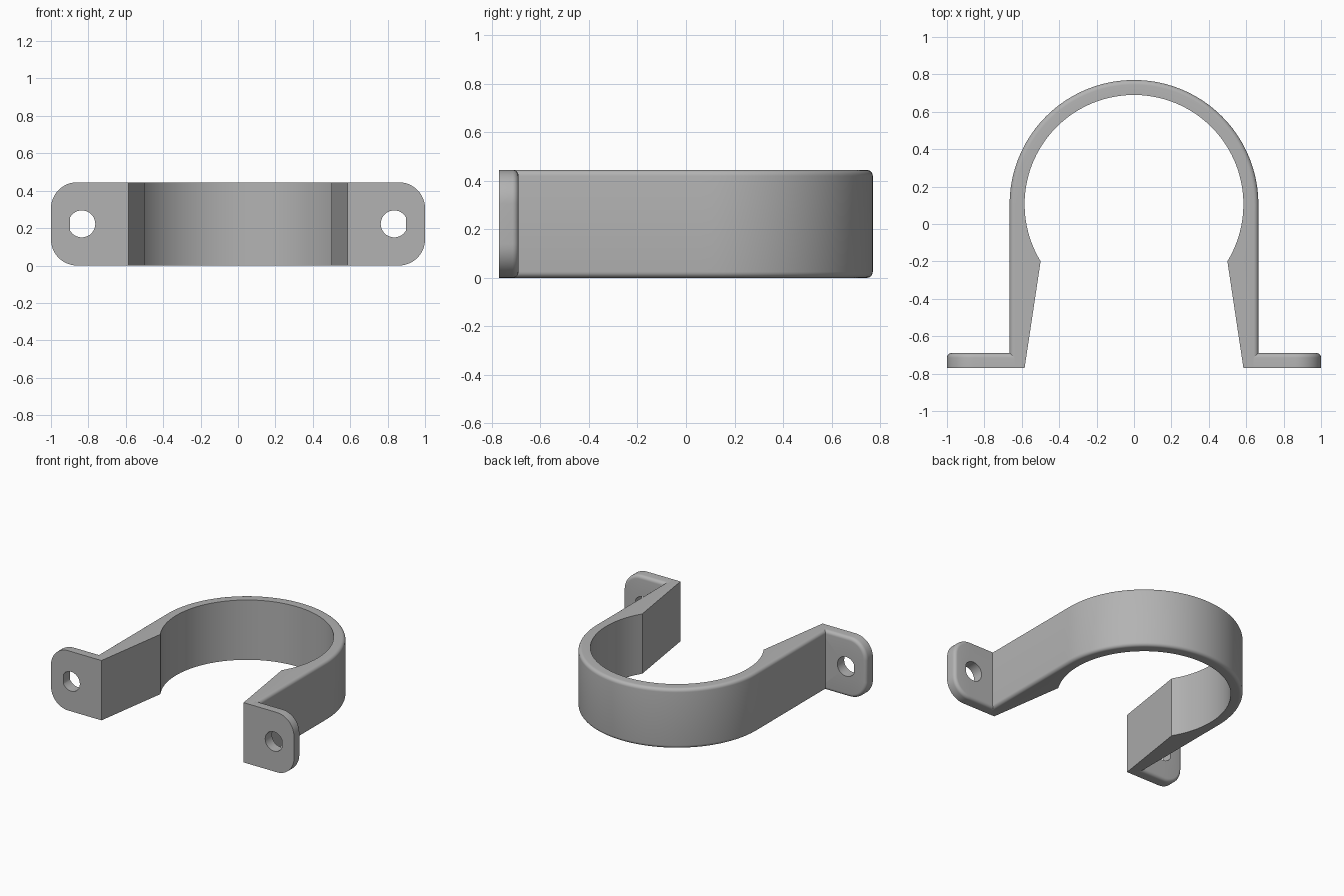
import bpy, bmesh, math
from mathutils import Vector

if "Cube" in bpy.data.objects:
    bpy.data.objects.remove(bpy.data.objects["Cube"], do_unlink=True)

HEIGHT, FILLET = 0.445, 0.025
FRONT, BACK = -0.77, -0.69
R_OUT, R_IN, ARC_Y = 0.665, 0.585, 0.105

grey = bpy.data.materials.new("plain grey")
grey.use_nodes = True
grey.diffuse_color = (0.45, 0.45, 0.45, 1)
grey.node_tree.nodes["Principled BSDF"].inputs["Base Color"].default_value = (0.45, 0.45, 0.45, 1)

# Quarter-round steps: (inset from the side, drop from the face)
ROUND = [(FILLET * (1 - math.cos(a)), FILLET * (1 - math.sin(a)))
         for a in (i * math.pi / 12 for i in range(7))]


def skin(name, sections, closed):
    """Joins matching closed cross-sections into one solid."""
    bm = bmesh.new()
    rows = [[bm.verts.new(p) for p in s] for s in sections]
    n = len(rows[0])
    pairs = list(zip(rows, rows[1:]))
    if closed:
        pairs.append((rows[-1], rows[0]))
    else:
        bm.faces.new(rows[0])
        bm.faces.new(rows[-1])
    for a, b in pairs:
        for i in range(n):
            j = (i + 1) % n
            bm.faces.new((a[i], a[j], b[j], b[i]))
    bmesh.ops.recalc_face_normals(bm, faces=bm.faces)
    mesh = bpy.data.meshes.new(name)
    bm.to_mesh(mesh)
    bm.free()
    mesh.materials.append(grey)
    ob = bpy.data.objects.new(name, mesh)
    bpy.context.collection.objects.link(ob)
    bpy.ops.object.select_all(action="DESELECT")
    ob.select_set(True)
    bpy.context.view_layer.objects.active = ob
    bpy.ops.object.shade_smooth_by_angle(angle=math.radians(30))
    return ob


# Strap: inner bore, tapering legs, rounded outer edges
def strap_section(inner, outer, normal):
    side = [(outer - normal * i, d) for i, d in ROUND]
    return ([(*inner, 0), (*inner, HEIGHT)]
            + [(*p, HEIGHT - d) for p, d in reversed(side)]
            + [(*p, d) for p, d in side])


centre = Vector((0, ARC_Y))
start = math.atan2(-0.305, 0.5)
angles = [start * (1 - i / 8) for i in range(8)] + [i * math.pi / 72 for i in range(37)]
half = [(Vector((R_IN, FRONT)), Vector((R_OUT, FRONT)), Vector((1, 0)))]
for a in angles:
    d = Vector((math.cos(a), math.sin(a)))
    inner = centre + d * R_IN
    if a < 0:
        half.append((inner, Vector((R_OUT, inner.y)), Vector((1, 0))))
    else:
        half.append((inner, centre + d * R_OUT, d))
flip = lambda v: Vector((-v.x, v.y))
stations = half + [tuple(flip(v) for v in s) for s in reversed(half[:-1])]
skin("strap", [strap_section(*s) for s in stations], False)


# Mounting ears: rounded plates with a screw hole
def ear_outline():
    x0, x1, r, steps = R_OUT - FILLET, 1.0, 0.14, 12
    pts = []
    for cz, a0 in ((r, -math.pi / 2), (HEIGHT - r, 0)):
        for i in range(steps + 1):
            a = a0 + i * math.pi / 2 / steps
            n = Vector((math.cos(a), math.sin(a)))
            pts.append((Vector((x1 - r, cz)) + n * r, n))
    up, down, none = Vector((0, 1)), Vector((0, -1)), Vector((0, 0))
    for i in range(1, 7):
        pts.append((Vector((x1 - r + (x0 - x1 + r) * i / 6, HEIGHT)), up))
    for i in range(1, 12):
        pts.append((Vector((x0, HEIGHT * (1 - i / 12))), none))
    for i in range(6):
        pts.append((Vector((x0 + (x1 - r - x0) * i / 6, 0)), down))
    return pts


def ear_section(p, n, side):
    hole = Vector((0.835, HEIGHT / 2))
    h = hole + (p - hole).normalized() * 0.072
    rim = [(h, FRONT), (p, FRONT)] + [(p - n * i, BACK - d) for i, d in ROUND] + [(h, BACK)]
    return [(side * q.x, y, q.y) for q, y in rim]


for name, side in (("left_ear", 1), ("right_ear", -1)):
    skin(name, [ear_section(p, n, side) for p, n in ear_outline()], True)
